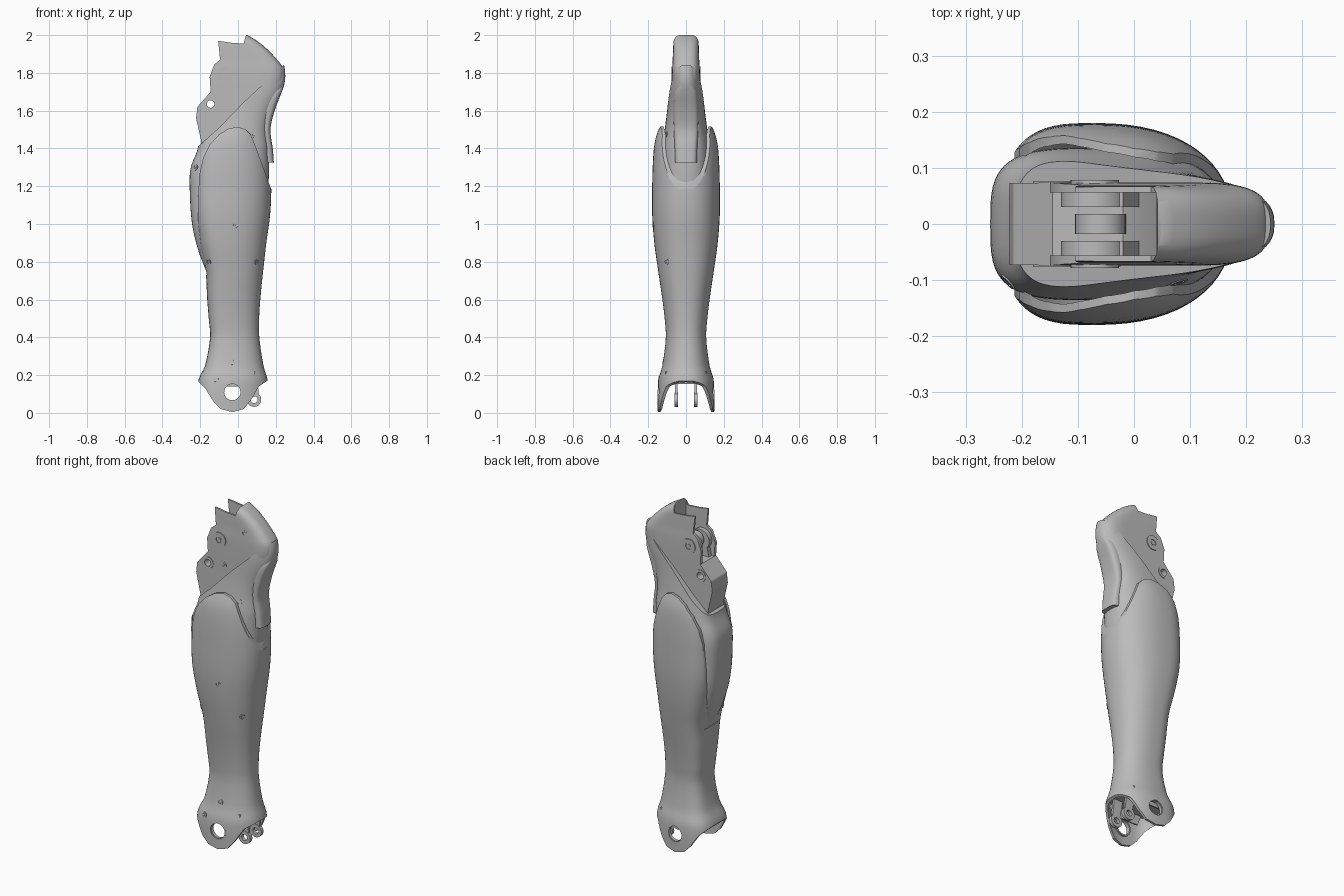
import bpy, bmesh, math
from mathutils import Vector
from mathutils.bvhtree import BVHTree

if "Cube" in bpy.data.objects:
    bpy.data.objects.remove(bpy.data.objects["Cube"])

grey = bpy.data.materials.new("plain grey")
grey.use_nodes = True
grey.diffuse_color = (0.5, 0.5, 0.5, 1)
grey.node_tree.nodes["Principled BSDF"].inputs["Base Color"].default_value = (0.5, 0.5, 0.5, 1)
Y = Vector((0, 1, 0))


def make(name, bm):
    bmesh.ops.recalc_face_normals(bm, faces=bm.faces)
    me = bpy.data.meshes.new(name)
    bm.to_mesh(me)
    bm.free()
    me.materials.append(grey)
    ob = bpy.data.objects.new(name, me)
    bpy.context.collection.objects.link(ob)
    return ob


def sample(rows, z):
    # smooth interpolation of (z, back, front, half width) rows
    i = max(k for k in range(len(rows) - 1) if k == 0 or rows[k][0] <= z)
    a, b = rows[i], rows[i + 1]
    h = b[0] - a[0]
    t = (z - a[0]) / h

    def slope(k, j):
        p, q = rows[max(k - 1, 0)], rows[min(k + 1, len(rows) - 1)]
        return (q[j] - p[j]) / (q[0] - p[0])
    return [(2*t**3 - 3*t*t + 1) * a[j] + (3*t*t - 2*t**3) * b[j]
            + h * ((t**3 - 2*t*t + t) * slope(i, j) + (t**3 - t*t) * slope(i + 1, j))
            for j in (1, 2, 3)]


def loft(name, rows, centre, nl, nr, caps=True, n=64, steps=50):
    # stacked rounded sections, squarer on one side than the other
    bm = bmesh.new()
    rings = []
    for s in range(steps + 1):
        z = rows[0][0] + (rows[-1][0] - rows[0][0]) * s / steps
        x0, x1, w = sample(rows, z)
        cx = x0 + centre * (x1 - x0)
        ring = []
        for k in range(n):
            c, d = math.cos(k * math.tau / n), math.sin(k * math.tau / n)
            e, r = (nr, x1 - cx) if c > 0 else (nl, cx - x0)
            x = cx + r * math.copysign(abs(c) ** (2 / e), c)
            y = w * math.copysign(abs(d) ** (2 / e), d)
            ring.append(bm.verts.new((x, y, z)))
        rings.append(ring)
    for a, b in zip(rings, rings[1:]):
        for k in range(n):
            m = (k + 1) % n
            bm.faces.new((a[k], a[m], b[m], b[k]))
    if caps:
        bm.faces.new(rings[0][::-1])
        bm.faces.new(rings[-1])
    return make(name, bm)


def prism(name, pts, y0, y1):
    bm = bmesh.new()
    f = bm.faces.new([bm.verts.new((x, y0, z)) for x, z in pts])
    new = bmesh.ops.extrude_face_region(bm, geom=[f])["geom"]
    bmesh.ops.translate(bm, vec=Y * (y1 - y0), verts=[v for v in new if isinstance(v, bmesh.types.BMVert)])
    return make(name, bm)


def lathe(name, pts, centre, axis=Y, n=28):
    # closed (radius, height) profile turned around an axis; zero radius is a solid core
    bm = bmesh.new()
    q = Vector(axis).to_track_quat('Z', 'Y')
    rings = [[bm.verts.new(q @ Vector((r * math.cos(k * math.tau / n), r * math.sin(k * math.tau / n), h))
                           + Vector(centre)) for k in range(n)] for r, h in pts]
    for i, a in enumerate(rings):
        b = rings[(i + 1) % len(rings)]
        for k in range(n):
            m = (k + 1) % n
            bm.faces.new((a[k], a[m], b[m], b[k]))
    bmesh.ops.remove_doubles(bm, verts=bm.verts, dist=1e-5)
    return make(name, bm)


def rod(name, x, z, r, y0, y1):
    return lathe(name, [(0, y0), (r, y0), (r, y1), (0, y1)], (x, 0, z))


def tube(name, x, z, r, hole, y0, y1):
    return lathe(name, [(hole, y0), (r, y0), (r, y1), (hole, y1)], (x, 0, z))


def carve(ob, *cuts):
    # apply boolean cutters, then drop them
    for op, cutter in cuts:
        cutter.hide_render = True
        m = ob.modifiers.new("cut", 'BOOLEAN')
        m.operation, m.object, m.solver = op, cutter, 'EXACT'
    dg = bpy.context.evaluated_depsgraph_get()
    me = bpy.data.meshes.new_from_object(ob.evaluated_get(dg))
    ob.modifiers.clear()
    ob.data = me
    for _, cutter in cuts:
        bpy.data.objects.remove(cutter)


# calf shell: hollow tube trimmed to its curved outline, with an ankle hole
shell_rows = [(-.02, -.22, .165, .15), (.17, -.21, .157, .147), (.25, -.175, .135, .125),
              (.4, -.148, .113, .107), (.5, -.155, .112, .113), (.6, -.163, .118, .125),
              (.75, -.172, .133, .147), (.9, -.205, .15, .168), (1.05, -.232, .17, .179),
              (1.2, -.235, .176, .179), (1.35, -.225, .165, .174), (1.45, -.2, .14, .162),
              (1.54, -.17, .11, .13)]
shell = loft("calf_shell", shell_rows, .4, 3, 2.3, caps=False, steps=70)
wall = shell.modifiers.new("wall", 'SOLIDIFY')
wall.thickness, wall.offset = .014, -1
trim = prism("shell_trim", [
    (-.3, .17), (-.21, .165), (-.17, .125), (-.13, .06), (-.09, .02), (-.03, .004), (.03, .02),
    (.07, .07), (.11, .14), (.155, .17), (.3, .175), (.3, 1.17), (.175, 1.185), (.13, 1.31),
    (.09, 1.42), (.07, 1.47), (.04, 1.5), (0, 1.515), (-.05, 1.505), (-.1, 1.475), (-.15, 1.42),
    (-.185, 1.35), (-.205, 1.26), (-.213, 1.1), (-.21, 1), (-.195, .88), (-.165, .73), (-.3, .71)], -.3, .3)
carve(shell, ('INTERSECT', trim), ('DIFFERENCE', rod("ankle_cut", -.03, .11, .045, -.3, .3)))

# collar: inner body wrapping up to the knee
collar_rows = [(.72, -.155, .1, .065), (.85, -.207, .12, .1), (1, -.243, .14, .125), (1.2, -.256, .16, .135),
               (1.3, -.25, .165, .135), (1.4, -.213, .165, .128), (1.5, -.205, .16, .113),
               (1.6, -.2, .183, .1), (1.72, -.2, .24, .089), (1.8, -.2, .25, .082), (1.9, -.2, .23, .076)]
collar = loft("collar", collar_rows, .45, 3.5, 2.6)
carve(collar, ('INTERSECT', prism("collar_trim", [
    (.3, 1.89), (.235, 1.835), (.03, 1.645), (-.1, 1.51), (-.2, 1.42), (-.3, 1.36), (-.3, .6), (.3, .6)], -.3, .3)))

# raised pad on the collar, ending in a lip
loft("calf_pad", [(1.325, .1, .19, .058), (1.4, .1, .184, .06), (1.5, .1, .172, .064),
                  (1.6, .1, .194, .066), (1.7, .1, .232, .06), (1.74, .15, .245, .035)], .4, 4, 4, steps=24)

# knee core: two cheek plates joined in front, with a hinge slot
core_rows = [(1.35, -.3, .12, .073), (1.6, -.3, .16, .073), (1.74, -.3, .232, .074), (1.82, -.3, .24, .073),
             (1.87, -.3, .207, .07), (1.93, -.3, .15, .068), (1.97, -.3, .1, .066), (2, -.3, .05, .06)]
core = loft("knee_core", core_rows, .75, 16, 3)
carve(core,
      ('INTERSECT', prism("core_trim", [
          (.3, 1.3), (.3, 2.01), (.045, 2.01), (.03, 1.955), (-.04, 1.96), (-.105, 1.97), (-.095, 1.87),
          (-.125, 1.845), (-.15, 1.78), (-.145, 1.7), (-.215, 1.62), (-.222, 1.56), (-.195, 1.44),
          (-.2, 1.36)], -.3, .3)),
      ('DIFFERENCE', prism("slot_cut", [(-.3, 1.7), (-.02, 1.7), (.04, 1.8), (.04, 2.1), (-.3, 2.1)], -.056, .056)),
      ('DIFFERENCE', rod("pin_cut", -.145, 1.635, .02, -.3, .3)))

# hinge knuckles inside the slot
for side, s in (("right", -1), ("left", 1)):
    rod(side + "_knuckle", -.07, 1.79, .06, s * .03, s * .057)
    prism(side + "_knuckle_arm", [(-.13, 1.69), (.03, 1.69), (-.02, 1.83), (-.1, 1.83)], s * .03, s * .057)
    # knee pivot boss and pin rim
    tube(side + "_pivot_boss", -.07, 1.79, .043, .018, s * .06, s * .078)
    rod(side + "_pivot_screw", -.07, 1.79, .012, s * .06, s * .077)
    tube(side + "_pin_rim", -.145, 1.635, .035, .02, s * .06, s * .076)
    # ankle rim and inner lug
    tube(side + "_ankle_rim", -.03, .11, .052, .043, s * .125, s * .143)
    tube(side + "_lug_ring", .085, .07, .038, .018, s * .042, s * .062)
    prism(side + "_lug_arm", [(.04, .2), (.1, .2), (.11, .1), (.06, .098)], s * .045, s * .059)
    prism(side + "_inner_rib", [(-.14, .22), (.09, .22), (.07, .14), (-.11, .14)], s * .1, s * .108)
tube("hinge_tongue", -.06, 1.8, .045, .015, -.018, .018)
prism("hinge_stop", [(-.08, 1.69), (-.01, 1.69), (-.03, 1.78), (-.08, 1.78)], -.018, .018)

# bulkhead closing the ankle cavity
loft("ankle_bulkhead", [(.2, -.185, .135, .127), (.215, -.18, .13, .123)], .4, 3, 2.3, steps=1)

# small screws seated on the right side
dg = bpy.context.evaluated_depsgraph_get()
trees = [BVHTree.FromObject(o, dg) for o in (shell, collar, core)]
spots = [(.09, 1.87), (-.04, 1.65), (.08, 1.475), (-.225, 1.3), (-.01, .99), (-.155, .8), (.1, .8),
         (-.03, .27), (-.12, .18)]
for i, (x, z) in enumerate(spots):
    hits = [t.ray_cast(Vector((x, -1, z)), Y) for t in trees]
    pos, nor, _, _ = min((h for h in hits if h[0]), key=lambda h: h[3])
    if nor.y > 0:
        nor = -nor
    lathe("screw_rim_%d" % i, [(.01, -.005), (.016, -.005), (.016, .002), (.01, .002)], pos, nor, 16)
    lathe("screw_head_%d" % i, [(0, -.005), (.006, -.005), (.006, .002), (0, .002)], pos, nor, 12)

# smooth shading with sharp edges kept
bpy.ops.object.select_all(action='DESELECT')
for ob in bpy.context.collection.objects:
    if ob.type == 'MESH':
        ob.select_set(True)
        bpy.context.view_layer.objects.active = ob
bpy.ops.object.shade_smooth_by_angle(angle=math.radians(35))
